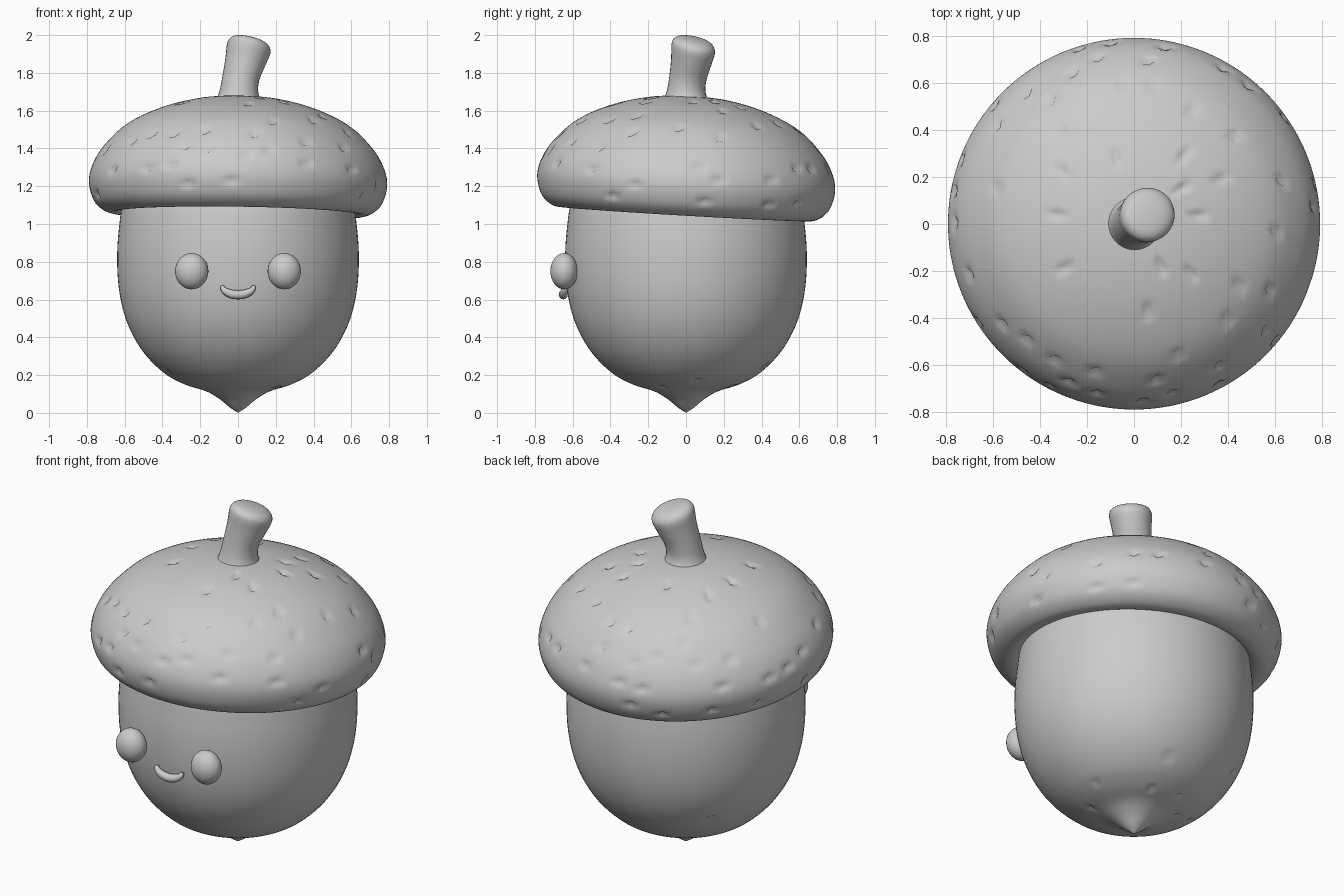
import bpy, bmesh, math, random
from mathutils import Vector, Matrix, Euler

random.seed(4)
cube = bpy.data.objects.get("Cube")
if cube:
    bpy.data.objects.remove(cube, do_unlink=True)

# One plain grey for every part
grey = bpy.data.materials.new("plain grey")
grey.use_nodes = True
colour = (0.6, 0.6, 0.6, 1)
grey.diffuse_color = colour
grey.node_tree.nodes["Principled BSDF"].inputs["Base Color"].default_value = colour


def finish(ob):
    ob.data.materials.append(grey)
    bpy.ops.object.select_all(action='DESELECT')
    ob.select_set(True)
    bpy.context.view_layer.objects.active = ob
    bpy.ops.object.shade_smooth_by_angle(angle=math.radians(60))
    return ob


def smooth_path(pts, steps):
    """Catmull-Rom curve through the given points."""
    v = [Vector(p) for p in pts]
    v = [2 * v[0] - v[1]] + v + [2 * v[-1] - v[-2]]
    out = []
    for a, b, c, d in zip(v, v[1:], v[2:], v[3:]):
        for i in range(steps):
            t = i / steps
            out.append(0.5 * (2 * b + (c - a) * t + (2 * a - 5 * b + 4 * c - d) * t ** 2
                              + (3 * b - a - 3 * c + d) * t ** 3))
    return out + [v[-2]]


def stack(name, rings, sides):
    """Skin horizontal rings (x, y, z, radius, lean), listed bottom to top."""
    bm = bmesh.new()
    loops = []
    for x, y, z, r, lean in rings:
        loop = []
        for k in range(sides):
            a = math.tau * k / sides
            dx, dy = r * math.cos(a), r * math.sin(a)
            loop.append(bm.verts.new((x + dx, y + dy, z - lean * (dx + dy))))
        loops.append(loop)
    for low, high in zip(loops, loops[1:]):
        for k in range(sides):
            n = (k + 1) % sides
            bm.faces.new((low[k], low[n], high[n], high[k]))
    bmesh.ops.remove_doubles(bm, verts=bm.verts, dist=0.0005)
    bmesh.ops.holes_fill(bm, edges=[e for e in bm.edges if e.is_boundary], sides=0)
    bmesh.ops.recalc_face_normals(bm, faces=bm.faces)
    me = bpy.data.meshes.new(name)
    bm.to_mesh(me)
    bm.free()
    ob = bpy.data.objects.new(name, me)
    bpy.context.collection.objects.link(ob)
    return ob


def lathe(name, profile, sides, steps):
    return stack(name, [(0, 0, p.y, max(p.x, 0), 0) for p in smooth_path(profile, steps)], sides)


def dimple(ob, count, low, high, radius, depth):
    """Press small seeded pits into the surface between two heights."""
    verts = ob.data.vertices
    spots = random.sample([v.index for v in verts
                           if low < v.co.z < high and v.co.xy.length > 0.2], count * 12)
    # Keep the pits well apart
    chosen = []
    for i in spots:
        if len(chosen) < count and all((verts[i].co - c).length > 0.12 for c, n in chosen):
            chosen.append((verts[i].co.copy(), verts[i].normal.copy()))
    for c, n in chosen:
        for v in verts:
            d = (v.co - c).length
            if d < radius:
                v.co -= n * depth * (1 - d / radius)


# Nut body with its pointed tip
nut = lathe("nut_body", [(0, 0), (0.045, 0.03), (0.1, 0.075), (0.17, 0.115), (0.28, 0.15),
                         (0.39, 0.21), (0.5, 0.32), (0.58, 0.46), (0.625, 0.62), (0.64, 0.8),
                         (0.63, 0.98), (0.6, 1.13), (0.5, 1.22), (0, 1.25)], 96, 5)
dimple(nut, 9, 0.12, 0.5, 0.025, 0.015)
finish(nut)

# Cap with a rolled rim, tipped slightly back
cap = lathe("cap", [(0.48, 1.14), (0.58, 1.09), (0.65, 1.055), (0.71, 1.065), (0.765, 1.12),
                    (0.79, 1.22), (0.765, 1.32), (0.7, 1.42), (0.58, 1.53), (0.4, 1.615),
                    (0.2, 1.665), (0, 1.68)], 144, 6)
dimple(cap, 75, 1.13, 1.66, 0.028, 0.024)
pivot = Vector((0, 0, 1.2))
tip = Euler((math.radians(-3.3), math.radians(0.8), 0)).to_matrix().to_4x4()
cap.data.transform(Matrix.Translation(pivot) @ tip @ Matrix.Translation(-pivot))
finish(cap)

# Leaning stem with a rounded, slanted end
stem_rings = smooth_path([(0, 0, 1.64, 0.125, 0), (0.004, 0, 1.7, 0.103, 0),
                          (0.015, 0.01, 1.77, 0.099, 0.05), (0.04, 0.028, 1.86, 0.107, 0.15),
                          (0.056, 0.038, 1.925, 0.115, 0.2), (0.06, 0.04, 1.955, 0.108, 0.2),
                          (0.06, 0.042, 1.975, 0.085, 0.2), (0.06, 0.042, 1.985, 0.045, 0.2),
                          (0.06, 0.042, 1.988, 0, 0.2)], 4)
finish(stack("stem", [tuple(r[:4]) + (r[4],) for r in stem_rings], 32))

# Button eyes
for side, x in (("left", 0.245), ("right", -0.245)):
    bpy.ops.mesh.primitive_uv_sphere_add(segments=32, ring_count=16, location=(x, -0.645, 0.75))
    eye = bpy.context.object
    eye.name = side + "_eye"
    eye.scale = (0.088, 0.073, 0.096)
    finish(eye)

# Smiling mouth: a tapered tube bent into a crescent
curve = bpy.data.curves.new("mouth", 'CURVE')
curve.dimensions = '3D'
curve.bevel_depth = 0.024
curve.bevel_resolution = 4
curve.use_fill_caps = True
line = curve.splines.new('POLY')
count = 17
line.points.add(count - 1)
for i, p in enumerate(line.points):
    s = 2 * i / (count - 1) - 1
    p.co = (0.085 * math.sin(s * 1.5), -0.65 + 0.012 * s * s,
            0.675 - 0.05 * math.cos(s * 1.5), 1)
    p.radius = 1 - 0.6 * s * s
mouth = bpy.data.objects.new("mouth", curve)
bpy.context.collection.objects.link(mouth)
bpy.ops.object.select_all(action='DESELECT')
mouth.select_set(True)
bpy.context.view_layer.objects.active = mouth
bpy.ops.object.convert(target='MESH')
finish(bpy.context.object)
